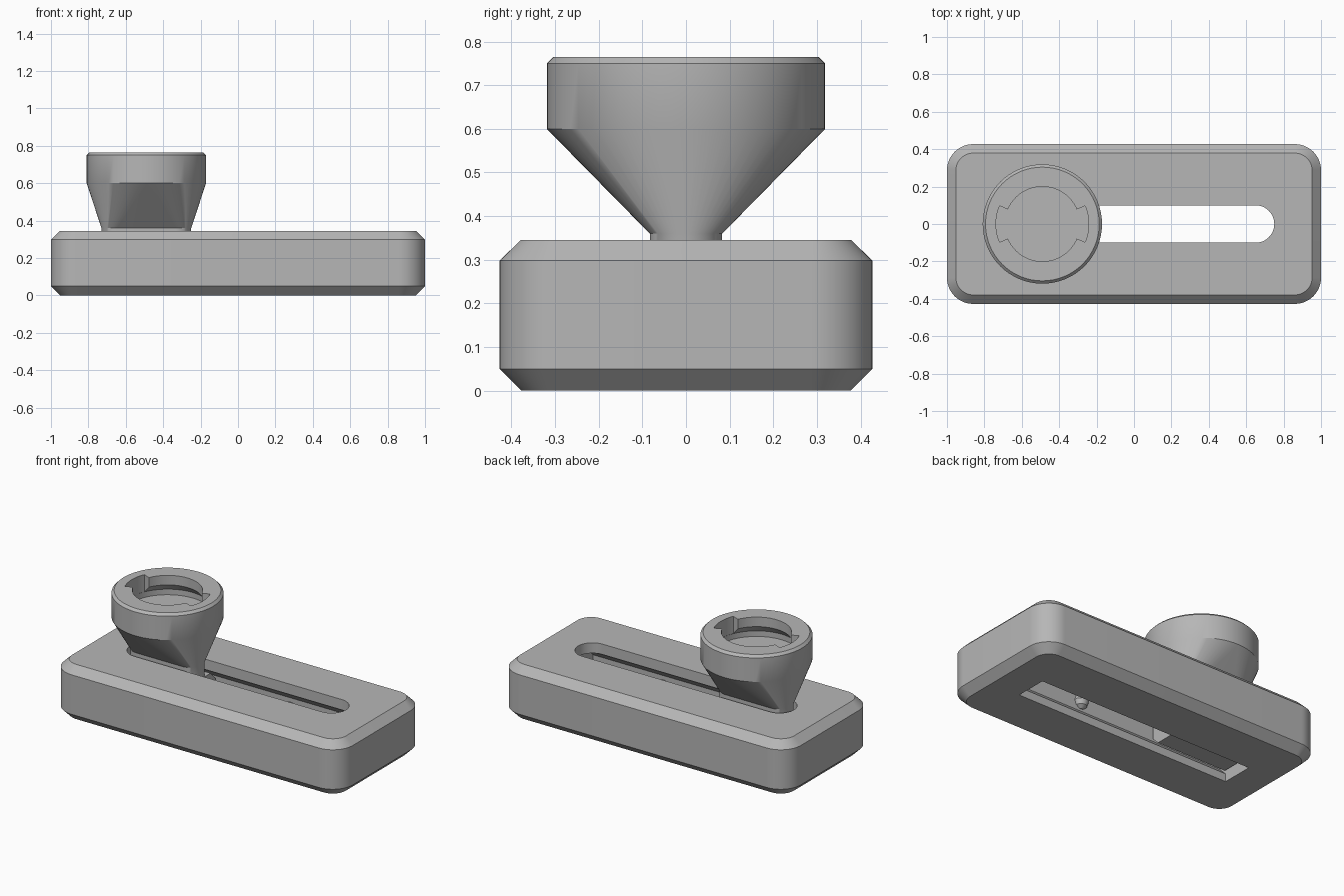
import bpy, bmesh
from math import sin, cos, pi, radians
from mathutils import Vector

if "Cube" in bpy.data.objects:
    bpy.data.objects.remove(bpy.data.objects["Cube"])

grey = bpy.data.materials.new("plain_grey")
grey.use_nodes = True
colour = (0.47, 0.47, 0.47, 1)
grey.diffuse_color = colour
grey.node_tree.nodes["Principled BSDF"].inputs["Base Color"].default_value = colour


def rounded(hx, hy, r, z, cx=0, n=16):
    """Horizontal ring: rectangle, stadium (r = hy) or circle (r = hx = hy)."""
    ring = []
    for k, (sx, sy) in enumerate([(1, 1), (-1, 1), (-1, -1), (1, -1)]):
        for i in range(n + 1):
            a = (k + i / n) * pi / 2
            ring.append((cx + sx * (hx - r) + r * cos(a),
                         sy * (hy - r) + r * sin(a), z))
    return ring


def loft(name, rings):
    """Skin a stack of equal-length rings and cap both ends."""
    bm = bmesh.new()
    rows = [[bm.verts.new(p) for p in ring] for ring in rings]
    count = len(rows[0])
    for a, b in zip(rows, rows[1:]):
        for i in range(count):
            j = (i + 1) % count
            bm.faces.new((a[i], a[j], b[j], b[i]))
    bm.faces.new(rows[0])
    bm.faces.new(rows[-1])
    bmesh.ops.remove_doubles(bm, verts=bm.verts, dist=1e-5)
    bmesh.ops.recalc_face_normals(bm, faces=bm.faces)
    mesh = bpy.data.meshes.new(name)
    bm.to_mesh(mesh)
    bm.free()
    mesh.materials.append(grey)
    obj = bpy.data.objects.new(name, mesh)
    bpy.context.collection.objects.link(obj)
    return obj


def rail(name, x0, x1, profile):
    """Prism along x from a mirrored (half width, height) profile."""
    section = [(y, z) for y, z in profile] + [(-y, z) for y, z in reversed(profile)]
    return loft(name, [[(x, y, z) for y, z in section] for x in (x0, x1)])


def activate(obj):
    bpy.ops.object.select_all(action='DESELECT')
    obj.select_set(True)
    bpy.context.view_layer.objects.active = obj


def cut(obj, cutter):
    cutter.hide_render = True
    mod = obj.modifiers.new("cut", 'BOOLEAN')
    mod.operation = 'DIFFERENCE'
    mod.solver = 'EXACT'
    mod.object = cutter
    activate(obj)
    bpy.ops.object.modifier_apply(modifier=mod.name)
    bpy.data.objects.remove(cutter)


def smooth(obj):
    activate(obj)
    bpy.ops.object.shade_smooth_by_angle(angle=radians(30))


# Body: rounded block, chamfered top and bottom
body = loft("body", [rounded(1 - c, 0.427 - c, 0.14 - c, z)
                     for z, c in [(0, 0.05), (0.05, 0), (0.298, 0), (0.345, 0.048)]])

# Guide channel open below, then the round-ended slot on top
cut(body, rail("channel_cutter", -0.75, 0.75,
               [(0.1, -0.1), (0.1, 0.05), (0.15, 0.1), (0.15, 0.232), (0.102, 0.28)]))
cut(body, loft("slot_cutter", [rounded(0.75, 0.1, 0.1, z) for z in (0.2, 0.5)]))
smooth(body)

# Detent bumps inside the channel
for side, label in ((-1, "front"), (1, "back")):
    bumps = [rounded(r, r, r, h, n=4) for h, r in
             [(-0.045, 0.012), (-0.03, 0.034), (0, 0.045), (0.03, 0.034), (0.045, 0.012)]]
    bump = loft(label + "_detent", bumps)
    bump.location = (0.26, side * 0.15, 0.16)
    smooth(bump)

# Slider riding in the channel
slider = rail("slider", -0.735, -0.25,
              [(0.09, 0.06), (0.135, 0.105), (0.135, 0.225), (0.085, 0.275)])

# Knob: narrow stem flaring into a round head
KX = -0.49
knob = loft("knob", [
    rounded(0.24, 0.083, 0.083, 0.25, KX),
    rounded(0.24, 0.083, 0.083, 0.36, KX)]
    + [rounded(r, r, r, z, KX) for r, z in [(0.319, 0.6), (0.319, 0.75), (0.304, 0.765)]])

# Twist-lock socket: bore with an undercut and two entry notches
cut(knob, loft("socket_cutter", [rounded(r, r, r, z, KX) for r, z in
                                 [(0.25, 0.62), (0.25, 0.655), (0.2, 0.705), (0.2, 0.8)]]))
for start in (0, pi):
    angles = [start + radians(23) * i / 8 for i in range(-8, 9)]
    sector = [(KX + 0.248 * cos(a), 0.248 * sin(a)) for a in angles]
    sector += [(KX + 0.15 * cos(a), 0.15 * sin(a)) for a in reversed(angles)]
    cut(knob, loft("notch_cutter", [[(x, y, z) for x, y in sector] for z in (0.64, 0.8)]))
smooth(knob)
